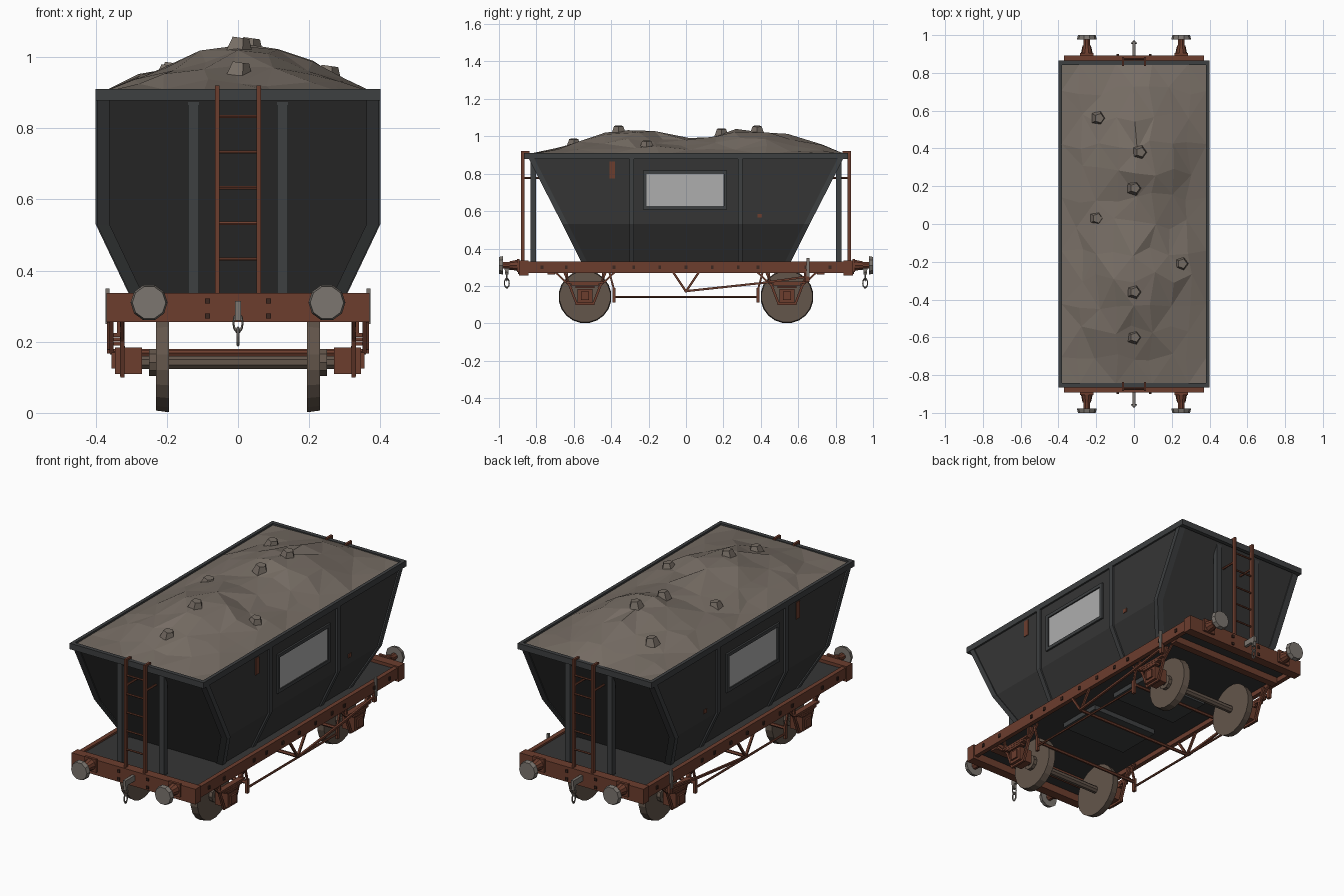
import bpy, bmesh, math, random
from mathutils import Vector, Matrix

if "Cube" in bpy.data.objects:
    bpy.data.objects.remove(bpy.data.objects["Cube"])
random.seed(4)


def material(name, r, g, b):
    m = bpy.data.materials.new(name)
    m.use_nodes = True
    m.diffuse_color = (r, g, b, 1)
    m.node_tree.nodes["Principled BSDF"].inputs["Base Color"].default_value = (r, g, b, 1)
    return m


BODY = material("charcoal steel", .036, .036, .036)
TRIM = material("slate trim", .047, .05, .052)
RUST = material("rust brown", .15, .047, .027)
BOLT = material("dark bolt", .045, .02, .014)
WHEEL = material("brown grey iron", .125, .092, .07)
STEEL = material("worn steel", .2, .18, .16)
STONE = material("ballast", .185, .155, .13)
PLATE = material("pale plate", .42, .42, .42)


def finish(name, bm, mat):
    bmesh.ops.recalc_face_normals(bm, faces=bm.faces)
    me = bpy.data.meshes.new(name)
    bm.to_mesh(me)
    bm.free()
    me.materials.append(mat)
    ob = bpy.data.objects.new(name, me)
    bpy.context.collection.objects.link(ob)
    return ob


def box(name, c, size, mat):
    bm = bmesh.new()
    bmesh.ops.create_cube(bm, size=1, matrix=Matrix.Translation(c) @ Matrix.Diagonal((*size, 1)))
    return finish(name, bm, mat)


def rod(name, p, q, r, mat, sides=6, r2=None):
    p, q = Vector(p), Vector(q)
    turn = (q - p).to_track_quat('Z', 'Y').to_matrix().to_4x4()
    spin = Matrix.Rotation(math.pi / sides, 4, 'Z')
    bm = bmesh.new()
    bmesh.ops.create_cone(bm, cap_ends=True, segments=sides, radius1=r,
                          radius2=r if r2 is None else r2, depth=(q - p).length,
                          matrix=Matrix.Translation((p + q) / 2) @ turn @ spin)
    return finish(name, bm, mat)


def strip(name, path, size, mat):
    """Sweep an upright x-y rectangle along a path."""
    w, d = size[0] / 2, size[1] / 2
    bm = bmesh.new()
    rings = [[bm.verts.new((x + i * w, y + j * d, z)) for i, j in ((-1, -1), (1, -1), (1, 1), (-1, 1))]
             for x, y, z in path]
    for a, b in zip(rings, rings[1:]):
        for i in range(4):
            bm.faces.new((a[i], a[i - 1], b[i - 1], b[i]))
    bm.faces.new(rings[0])
    bm.faces.new(rings[-1])
    return finish(name, bm, mat)


# Hopper body: half width, half length and height of each level
LEVELS = ((.29, .55, .32), (.39, .655, .53), (.39, .84, .89))
strip_rings = bmesh.new()
rings = [[strip_rings.verts.new((i * w, j * d, z)) for i, j in ((-1, -1), (1, -1), (1, 1), (-1, 1))]
         for w, d, z in LEVELS]
for a, b in zip(rings, rings[1:]):
    for i in range(4):
        strip_rings.faces.new((a[i], a[i - 1], b[i - 1], b[i]))
strip_rings.faces.new(rings[0])
finish("hopper", strip_rings, BODY)

for s in (-1, 1):
    # Rim
    box("rim_side", (s * .391, 0, .894), (.018, 1.73, .032), TRIM)
    box("rim_end", (0, s * .854, .894), (.8, .022, .032), TRIM)
    for t in (-1, 1):
        # Corner strips, side ribs and end posts
        strip("corner_strip", [(s * (w - .011), t * (d - .009), z) for w, d, z in LEVELS], (.036, .03), TRIM)
        strip("side_rib", [(s * (w - .005), t * .29, z) for w, d, z in LEVELS], (.03, .026), TRIM)
        box("end_post", (s * .125, t * .817, .605), (.03, .03, .56), TRIM)

    # Side plate with frame, rust patches
    box("plate", (s * .391, -.005, .712), (.008, .41, .17), PLATE)
    for z in (.617, .808):
        box("plate_frame", (s * .392, -.005, z), (.016, .45, .018), TRIM)
    for y in (-.221, .211):
        box("plate_frame", (s * .392, y, .712), (.016, .018, .2), TRIM)
    box("rust_patch", (s * .391, -.395, .82), (.006, .03, .09), RUST)
    box("rust_patch", (s * .391, .395, .575), (.006, .025, .02), RUST)

# Heaped load
RIDGE = ((-.85, .905), (-.65, .945), (-.47, 1.01), (-.3, 1.045), (-.1, 1.01), (.08, .995),
         (.3, 1.04), (.45, 1.035), (.6, .995), (.85, .905))


def heap(x, y):
    for (a, h), (b, k) in zip(RIDGE, RIDGE[1:]):
        if y <= b:
            top = h + (k - h) * (y - a) / (b - a)
            break
    return .9 + (top - .9) * max(0, 1 - (abs(x) / .384) ** 1.25)


bm = bmesh.new()
COLS, ROWS = 8, 12
grid = []
for j in range(ROWS + 1):
    row = []
    for i in range(COLS + 1):
        x, y = .384 * (2 * i / COLS - 1), .846 * (2 * j / ROWS - 1)
        z = heap(x, y)
        if 0 < i < COLS and 0 < j < ROWS:
            z = max(.902, z + random.uniform(-.014, .012))
            x += random.uniform(-.02, .02)
            y += random.uniform(-.03, .03)
        row.append(bm.verts.new((x, y, z)))
    grid.append(row)
for j in range(ROWS):
    for i in range(COLS):
        a, b, c, d = grid[j][i], grid[j][i + 1], grid[j + 1][i + 1], grid[j + 1][i]
        for tri in (((a, b, c), (a, c, d)) if (i + j) % 2 else ((a, b, d), (b, c, d))):
            bm.faces.new(tri)
finish("ballast_heap", bm, STONE)

# Loose stones
for x, y in ((-.19, .56), (.03, .38), (0, .19), (-.2, .03), (.25, -.21), (0, -.36), (0, -.6)):
    z = heap(x, y)
    rod("stone", (x, y, z - .02), (x + .006, y, z + .022), .042, STONE, 5, .026)

# Underframe
box("floor", (0, 0, .308), (.69, 1.72, .024), BODY)
for s in (-1, 1):
    box("sole_bar", (s * .352, 0, .3), (.024, 1.72, .06), RUST)
    box("headstock", (0, s * .867, .296), (.74, .05, .082), RUST)
    box("cross_beam", (0, s * .72, .28), (.68, .04, .04), RUST)
    box("hopper_door", (0, s * .2, .285), (.4, .25, .03), TRIM)
    for y in (-.77, -.64, -.385, -.28, -.14, 0, .14, .28, .385, .64, .77):
        box("sole_bolt", (s * .366, y, .3), (.008, .014, .018), BOLT)
    for x in (-.086, .086):
        for z in (.272, .315):
            box("headstock_bolt", (x, s * .895, z), (.014, .008, .014), BOLT)

    # Ladder
    for x in (-.058, .058):
        box("ladder_rail", (x, s * .873, .625), (.012, .02, .59), RUST)
        rod("ladder_bracket", (x, s * .873, .777), (x, s * .78, .777), .006, RUST)
        box("ladder_hook", (x, s * .858, .914), (.012, .045, .012), RUST)
    for i in range(5):
        rod("ladder_rung", (-.058, s * .873, .433 + i * .1), (.058, s * .873, .433 + i * .1), .005, RUST)

    # Coupling hook and chain
    box("draw_hook", (0, s * .93, .3), (.016, .08, .03), STEEL)
    box("hook_tip", (0, s * .958, .285), (.016, .018, .05), STEEL)
    for z, turn in ((.253, 0), (.215, math.pi / 2)):
        bpy.ops.mesh.primitive_torus_add(major_segments=10, minor_segments=5, major_radius=.016,
                                         minor_radius=.004, location=(0, s * .958, z),
                                         rotation=(math.pi / 2, 0, turn))
        link = bpy.context.object
        link.name = "chain_link"
        link.scale = (.8, 1.5, 1)
        link.data.materials.append(STEEL)

    # Buffers
    for x in (-.25, .25):
        box("buffer_base", (x, s * .897, .31), (.07, .014, .07), RUST)
        rod("buffer_housing", (x, s * .89, .31), (x, s * .945, .31), .034, RUST, 10, .022)
        rod("buffer_shank", (x, s * .94, .31), (x, s * .985, .31), .018, RUST, 8)
        rod("buffer_head", (x, s * .978, .31), (x, s * 1, .31), .052, STEEL, 10, .047)

    # Wheelset
    y0 = s * .54
    rod("axle", (-.3, y0, .142), (.3, y0, .142), .02, WHEEL, 8)
    for t in (-1, 1):
        rod("wheel", (t * .194, y0, .142), (t * .231, y0, .142), .142, WHEEL, 20, .137)
        rod("wheel_hub", (t * .231, y0, .142), (t * .25, y0, .142), .04, WHEEL, 10)
        # Axle box, spring and guard irons
        box("axle_box", (t * .308, y0, .147), (.076, .08, .074), RUST)
        box("axle_cap", (t * .35, y0, .147), (.01, .045, .045), RUST)
        box("guard_tie", (t * .325, y0, .105), (.012, .1, .012), RUST)
        for i, length in enumerate((.1, .15, .2)):
            box("leaf_spring", (t * .335, y0, .195 + i * .012), (.03, length, .011), RUST)
        for k in (-1, 1):
            rod("guard_iron", (t * .325, y0 + k * .11, .275), (t * .325, y0 + k * .045, .105), .009, RUST, 4)
            rod("guard_brace", (t * .325, y0 + k * .16, .275), (t * .325, y0 + k * .07, .19), .007, RUST, 4)
            rod("spring_shackle", (t * .335, y0 + k * .095, .22), (t * .335, y0 + k * .095, .275), .007, RUST, 4)
        # Brake hanger and shoe
        box("brake_hanger", (t * .325, s * .385, .15), (.014, .018, .075), RUST)
        rod("brake_link", (t * .325, s * .385, .18), (t * .325, s * .41, .275), .007, RUST, 4)
    rod("brake_beam", (-.325, s * .385, .168), (.325, s * .385, .168), .009, RUST)

    # Brake rod, hanger and hand lever
    rod("pull_rod", (s * .325, -.385, .14), (s * .325, .385, .14), .006, RUST)
    for k in (-1, 1):
        rod("v_hanger", (s * .356, k * .07, .275), (s * .356, 0, .17), .008, RUST, 4)
    rod("brake_lever", (s * .362, 0, .172), (s * .362, .4, .215), .008, RUST, 4)
    rod("lever_arm", (s * .362, .4, .215), (s * .362, .65, .25), .008, RUST, 4)
    box("lever_handle", (s * .367, .652, .3), (.012, .014, .1), STEEL)
    box("lever_guide", (s * .36, .65, .25), (.016, .02, .06), RUST)
rod("brake_shaft", (-.36, 0, .172), (.36, 0, .172), .009, RUST)
